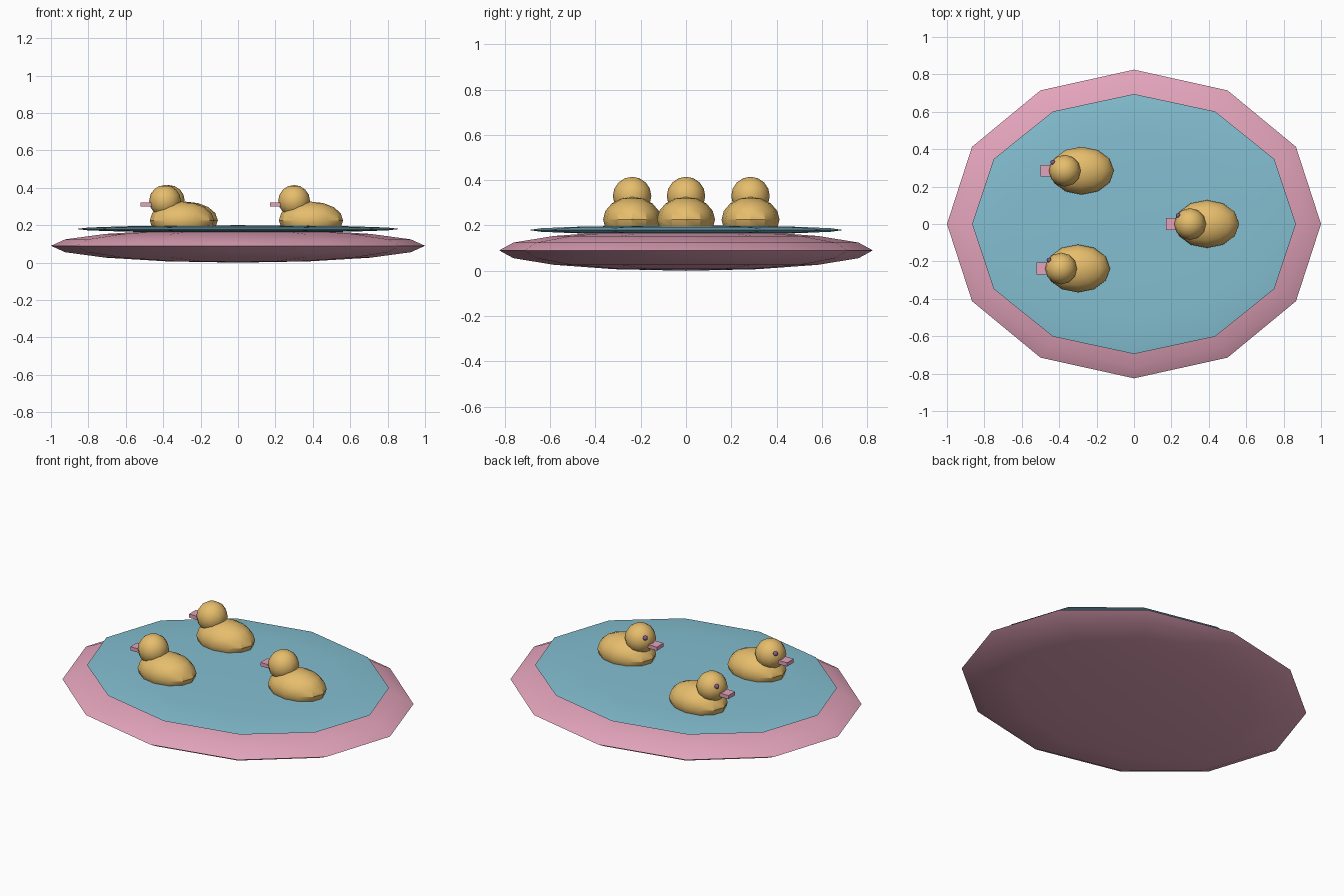
import bpy
import math

if "Cube" in bpy.data.objects:
    bpy.data.objects.remove(bpy.data.objects["Cube"], do_unlink=True)


def material(name, srgb):
    col = [(c / 255 / 12.92) if c < 11 else ((c / 255 + 0.055) / 1.055) ** 2.4 for c in srgb] + [1.0]
    m = bpy.data.materials.new(name)
    m.use_nodes = True
    m.diffuse_color = col
    m.node_tree.nodes["Principled BSDF"].inputs["Base Color"].default_value = col
    return m


PINK = material("pink", (228, 164, 187))
BLUE = material("water blue", (132, 191, 209))
YELLOW = material("duck yellow", (230, 189, 108))
PURPLE = material("eye purple", (140, 90, 145))


def finish(name, mat):
    ob = bpy.context.object
    ob.name = name
    ob.data.materials.append(mat)
    bpy.ops.object.transform_apply(location=False, rotation=False, scale=True)
    return ob


def ellipsoid(name, loc, radii, mat, segments=12, rings=8):
    bpy.ops.mesh.primitive_uv_sphere_add(segments=segments, ring_count=rings, radius=1, location=loc)
    bpy.context.object.scale = radii
    ob = finish(name, mat)
    bpy.ops.object.shade_smooth_by_angle(angle=math.radians(30))
    return ob


def box(name, loc, size, mat):
    bpy.ops.mesh.primitive_cube_add(size=1, location=loc)
    bpy.context.object.scale = size
    return finish(name, mat)


# Shallow pool: flattened dish with a thin lens of water on top
ellipsoid("pool_dish", (0, 0, 0.09), (1.0, 0.825, 0.09), PINK)
ellipsoid("water", (0, 0, 0.18), (0.866, 0.695, 0.02), BLUE)

# Three ducks facing -x, placed by head centre
for i, (x, y) in enumerate([(-0.37, 0.285), (0.30, 0.0), (-0.39, -0.238)], 1):
    ellipsoid(f"duck_{i}_body", (x + 0.09, y, 0.226), (0.172, 0.128, 0.10), YELLOW)
    ellipsoid(f"duck_{i}_head", (x, y, 0.33), (0.085, 0.085, 0.085), YELLOW)
    box(f"duck_{i}_beak", (x - 0.095, y, 0.31), (0.07, 0.062, 0.022), PINK)
    ellipsoid(f"duck_{i}_eye", (x - 0.064, y + 0.045, 0.363), (0.013, 0.013, 0.013), PURPLE)
